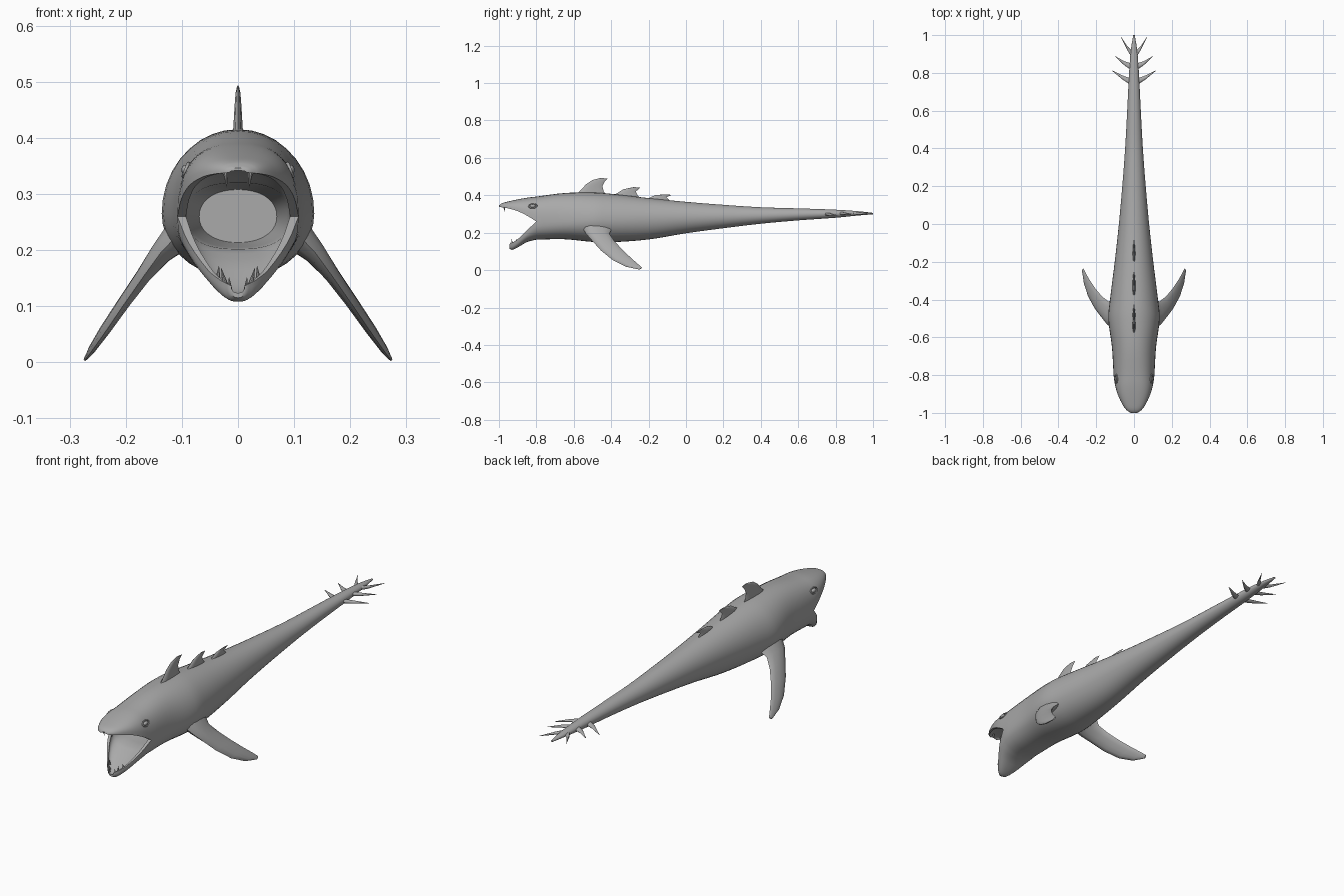
import bpy, bmesh, math
from mathutils import Vector

if "Cube" in bpy.data.objects:
    bpy.data.objects.remove(bpy.data.objects["Cube"])

skin = bpy.data.materials.new("grey_skin")
skin.diffuse_color = (0.4, 0.4, 0.4, 1)
skin.use_nodes = True
skin.node_tree.nodes["Principled BSDF"].inputs["Base Color"].default_value = skin.diffuse_color

# Trunk rows: y, half width, widest height, top, bottom
TRUNK = [(-0.8, .108, .26, .393, .163), (-0.65, .117, .262, .412, .165),
         (-0.5, .136, .265, .415, .151), (-0.4, .127, .267, .408, .149),
         (-0.2, .102, .274, .385, .164), (0, .08, .28, .365, .197),
         (0.2, .062, .285, .349, .224), (0.4, .047, .29, .336, .248),
         (0.6, .036, .297, .33, .266), (0.8, .026, .302, .323, .28),
         (0.92, .017, .303, .315, .292), (1.0, .004, .302, .306, .298)]
# Jaw rows: y, half width, lip height, outer height
UPPER = [(-1.0, .018, .338, .346), (-0.985, .04, .336, .357), (-0.95, .064, .33, .367),
         (-0.9, .087, .315, .378), (-0.85, .101, .291, .387), (-0.8, .108, .26, .393)]
LOWER = [(-0.945, .014, .137, .115), (-0.93, .031, .146, .108), (-0.9, .054, .165, .121),
         (-0.85, .088, .213, .15), (-0.8, .108, .26, .163)]
HALF = 18


def smooth_rows(table, sub):
    """Resample a table through its rows with a smooth curve."""
    def slope(i, k):
        a, b = table[max(i - 1, 0)], table[min(i + 1, len(table) - 1)]
        return (b[k] - a[k]) / (b[0] - a[0])
    out = []
    for i in range(len(table) - 1):
        p, q = table[i], table[i + 1]
        d = q[0] - p[0]
        for j in range(sub):
            t = j / sub
            row = [p[0] + d * t]
            for k in range(1, len(p)):
                row.append((2*t**3 - 3*t*t + 1) * p[k] + (t**3 - 2*t*t + t) * d * slope(i, k)
                           + (3*t*t - 2*t**3) * q[k] + (t**3 - t*t) * d * slope(i + 1, k))
            out.append(row)
    return out + [list(table[-1])]


def arc(y, w, c, edge):
    """Half section from right lip over the outer edge to left lip."""
    p = 0.8 + 0.2 * min(max((y + 0.8) / 0.3, 0), 1)
    pts = []
    for i in range(HALF + 1):
        a = math.pi * i / HALF
        co, si = math.cos(a), max(math.sin(a), 0)
        if i == HALF:
            si = 0
        pts.append((math.copysign(abs(co) ** p, co) * w, y, c + (edge - c) * si ** p))
    return pts


def loft(bm, rows, closed=False, caps=()):
    vs = [[bm.verts.new(p) for p in r] for r in rows]
    n = len(rows[0])
    for a, b in zip(vs, vs[1:]):
        for i in range(n if closed else n - 1):
            j = (i + 1) % n
            bm.faces.new((a[i], a[j], b[j], b[i]))
    for c in caps:
        bm.faces.new(vs[c])


def finish(bm, name, angle=40):
    bmesh.ops.remove_doubles(bm, verts=bm.verts, dist=0.0002)
    bmesh.ops.recalc_face_normals(bm, faces=bm.faces)
    me = bpy.data.meshes.new(name)
    bm.to_mesh(me)
    bm.free()
    ob = bpy.data.objects.new(name, me)
    bpy.context.collection.objects.link(ob)
    me.materials.append(skin)
    bpy.ops.object.select_all(action='DESELECT')
    ob.select_set(True)
    bpy.context.view_layer.objects.active = ob
    bpy.ops.object.shade_smooth_by_angle(angle=math.radians(angle))
    return ob


# Body: trunk, two jaws and the hollow mouth in one skin
bm = bmesh.new()
trunk = smooth_rows(TRUNK, 4)
loft(bm, [arc(y, w, c, t) + arc(y, w, c, b)[-2:0:-1] for y, w, c, t, b in trunk],
     closed=True, caps=(-1,))
for table, depth in ((UPPER, 0.45), (LOWER, 0.6)):
    outer, inner = [], []
    for y, w, c, e in smooth_rows(table, 3):
        outer.append(arc(y, w, c, e))
        inner.append(arc(y, w * 0.86, c, c + (e - c) * depth))
    loft(bm, outer)
    loft(bm, inner)
    for k in (0, -1):                                   # lips
        loft(bm, [(o[k], i[k]) for o, i in zip(outer, inner)])
    loft(bm, [outer[0], inner[0]])                      # jaw tip
    last = table[-1]                                    # throat
    throat = []
    for j in range(5):
        t = j / 4
        c, e = last[2], last[2] + (last[3] - last[2]) * depth
        throat.append(arc(-0.8 + 0.18 * t, .108 * (0.86 - 0.22 * t), c, c + (e - c) * (1 - 0.2 * t)))
    loft(bm, throat, caps=(-1,))
finish(bm, "body", 50)


def fin(name, stations):
    """Lens-section blade through (leading, trailing, half thickness) stations."""
    bm = bmesh.new()
    rows = []
    mids = [(Vector(a) + Vector(b)) / 2 for a, b, _ in stations]
    for i, (a, b, th) in enumerate(stations):
        a, b = Vector(a), Vector(b)
        span = mids[min(i + 1, len(mids) - 1)] - mids[max(i - 1, 0)]
        n = (b - a).cross(span).normalized()
        ring = []
        for j in range(12):
            ang = 2 * math.pi * j / 12
            u = 0.5 - 0.5 * math.cos(ang)
            ring.append(a.lerp(b, u) + n * th * math.sin(ang) * (1.15 - 0.5 * u))
        rows.append(ring)
    loft(bm, rows, closed=True, caps=(0, -1))
    return finish(bm, name)


# Back fins: (leading y, z, trailing y, z, half thickness)
BACK = {
    "front_back_fin": [(-.60, .395, -.42, .395, .011), (-.565, .425, -.44, .42, .009),
                       (-.535, .458, -.447, .448, .007), (-.50, .482, -.435, .472, .005),
                       (-.455, .493, -.418, .489, .002)],
    "middle_back_fin": [(-.41, .39, -.24, .375, .01), (-.37, .41, -.26, .403, .008),
                        (-.335, .432, -.268, .42, .006), (-.28, .444, -.245, .441, .002)],
    "rear_back_fin": [(-.23, .37, -.08, .36, .009), (-.195, .387, -.095, .38, .007),
                      (-.165, .401, -.105, .39, .005), (-.11, .405, -.075, .402, .002)],
}
for name, rows in BACK.items():
    fin(name, [((0, a, b), (0, c, d), t) for a, b, c, d, t in rows])

# Side flippers, tail spikes, eyes and teeth on both sides
FLIPPER = [((.10, -.56, .235), (.09, -.39, .235), .034), ((.138, -.535, .195), (.135, -.41, .195), .022),
           ((.167, -.50, .155), (.168, -.385, .158), .015), ((.202, -.455, .105), (.202, -.345, .114), .012),
           ((.238, -.39, .052), (.236, -.295, .066), .01), ((.262, -.32, .018), (.258, -.255, .031), .007),
           ((.274, -.25, .003), (.268, -.235, .012), .003)]
SPIKES = [((.0, .745, .30), (.06, .775, .297), (.116, .812, .292)),
          ((.0, .825, .303), (.05, .85, .302), (.1, .888, .30)),
          ((.0, .885, .303), (.035, .93, .303), (.07, .992, .305))]


def cone(bm, base, tip, r):
    base, tip = Vector(base), Vector(tip)
    d = tip - base
    rot = d.to_track_quat('Z', 'Y').to_matrix().to_4x4()
    rot.translation = (base + tip) / 2
    bmesh.ops.create_cone(bm, cap_ends=True, segments=8, radius1=r, radius2=0.0003,
                          depth=d.length, matrix=rot)


for side, s in (("right", 1), ("left", -1)):
    def m(p):
        return (p[0] * s, p[1], p[2])

    fin(side + "_flipper", [(m(a), m(b), t) for a, b, t in FLIPPER])

    for i, (a, b, c) in enumerate(SPIKES):
        st = []
        for p, w, t in ((a, .02, .010), (b, .011, .007), (c, .001, .001)):
            x, y, z = m(p)
            st.append(((x, y - w, z), (x, y + w, z), t))
        fin(f"{side}_tail_spike_{i + 1}", st)

    # Eyeball and raised lid ring
    eye = (.093 * s, -.82, .343)
    bpy.ops.mesh.primitive_uv_sphere_add(segments=16, ring_count=10, radius=1, location=eye)
    bpy.context.object.scale = (.008, .015, .009)
    parts = [(bpy.context.object, side + "_eye")]
    bpy.ops.mesh.primitive_torus_add(major_segments=24, minor_segments=6, major_radius=.02,
                                     minor_radius=.0035, location=eye,
                                     rotation=(0, s * math.radians(68), 0))
    bpy.context.object.scale = (.65, 1.1, 1)
    parts.append((bpy.context.object, side + "_eyelid"))
    for ob, name in parts:
        ob.name = name
        ob.data.materials.append(skin)
        ob.data.shade_smooth()

    # Teeth
    bm = bmesh.new()
    cone(bm, m((.022, -.972, .338)), m((.02, -.968, .312)), .005)
    cone(bm, m((.022, -.925, .135)), m((.03, -.935, .168)), .006)
    cone(bm, m((.036, -.905, .148)), m((.034, -.91, .172)), .005)
    cone(bm, m((.014, -.935, .13)), m((.016, -.942, .152)), .004)
    finish(bm, side + "_teeth")
